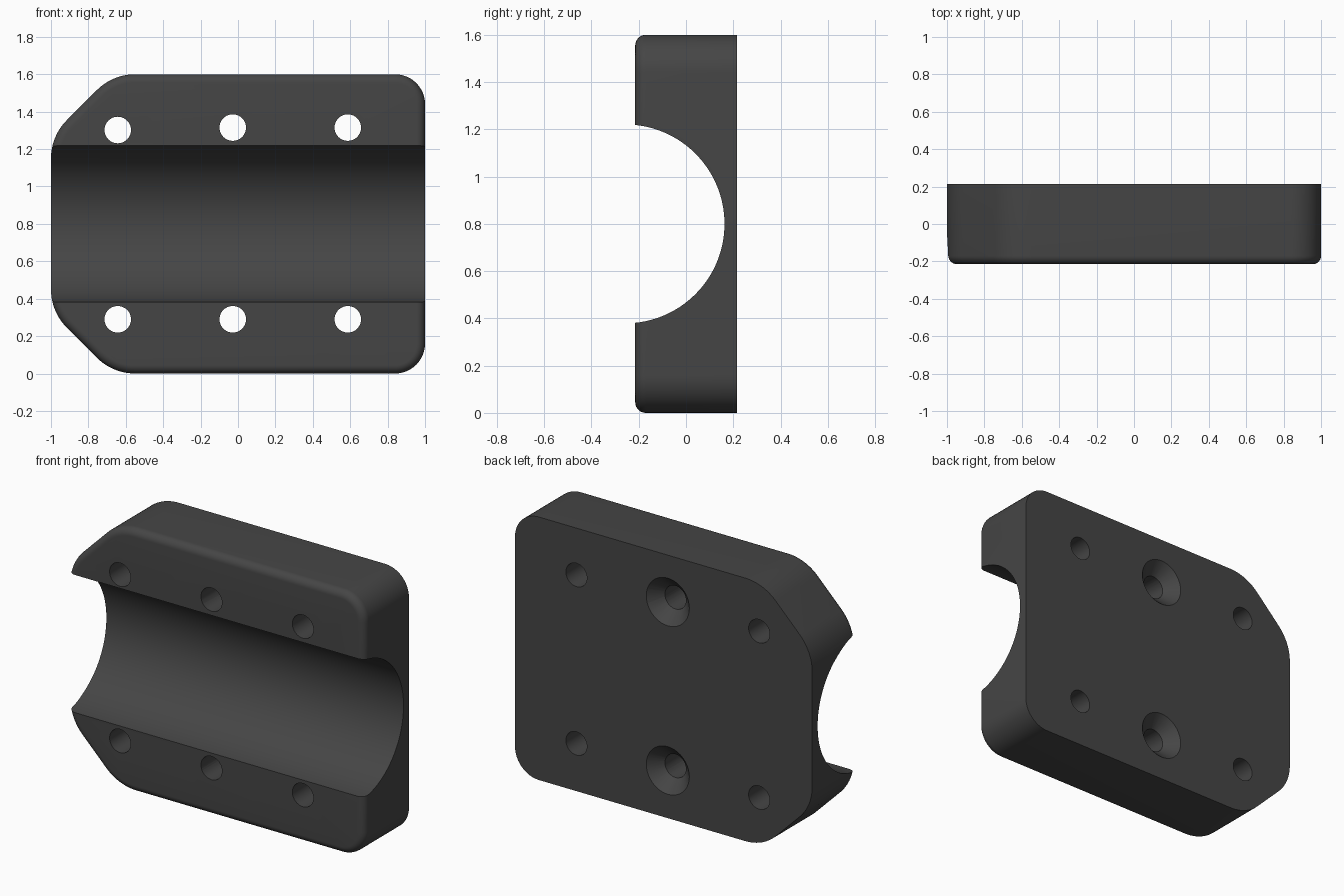
import bpy, bmesh, math
from mathutils import Matrix, Vector

if "Cube" in bpy.data.objects:
    bpy.data.objects.remove(bpy.data.objects["Cube"])

FRONT, BACK = -0.215, 0.215
FILLET = 0.045
MID_Z = 0.8

grey = bpy.data.materials.new("dark grey")
grey.diffuse_color = (0.06, 0.06, 0.06, 1)
grey.use_nodes = True
grey.node_tree.nodes["Principled BSDF"].inputs["Base Color"].default_value = grey.diffuse_color


def finish(name, bm):
    bmesh.ops.recalc_face_normals(bm, faces=bm.faces)
    mesh = bpy.data.meshes.new(name)
    bm.to_mesh(mesh)
    bm.free()
    ob = bpy.data.objects.new(name, mesh)
    bpy.context.collection.objects.link(ob)
    mesh.materials.append(grey)
    return ob


def outline(inset):
    """Rounded plate outline, counter-clockwise from (corner, radius) pairs."""
    corners = [((1, 0), 0.16), ((1, 1.6), 0.16), ((-0.67, 1.6), 0.29),
               ((-1, 1.27), 0.29), ((-1, 0.33), 0.29), ((-0.67, 0), 0.29)]
    pts = []
    for i, (c, r) in enumerate(corners):
        c = Vector(c)
        a = (Vector(corners[i - 1][0]) - c).normalized()
        b = (Vector(corners[(i + 1) % len(corners)][0]) - c).normalized()
        half = a.angle(b) / 2
        centre = c + (a + b).normalized() * (r / math.sin(half))
        start = math.atan2(a.x, -a.y)      # outward normal of the incoming edge
        turn = math.pi - 2 * half
        for k in range(13):
            t = start + turn * k / 12
            pts.append(centre + Vector((math.cos(t), math.sin(t))) * (r - inset))
    return pts


def plate():
    """Plate lofted from the flat back to the filleted front edge."""
    bm = bmesh.new()
    levels = [(BACK, 0)]
    for k in range(9):
        t = math.pi / 2 * k / 8
        levels.append((FRONT + FILLET * (1 - math.sin(t)),
                       FILLET * (1 - math.cos(t))))
    rings = [[bm.verts.new((p.x, y, p.y)) for p in outline(d)] for y, d in levels]
    n = len(rings[0])
    for lo, hi in zip(rings, rings[1:]):
        for i in range(n):
            j = (i + 1) % n
            bm.faces.new((lo[i], lo[j], hi[j], hi[i]))
    bm.faces.new(rings[0])
    bm.faces.new(rings[-1])
    return finish("clamp_block", bm)


def cutter(name, r1, r2, depth, axis, centre, sides):
    """Cylinder or cone along an axis; r2 is at the positive end."""
    bm = bmesh.new()
    turn = (Matrix.Rotation(math.pi / 2, 4, 'Y') if axis == 'X'
            else Matrix.Rotation(-math.pi / 2, 4, 'X'))
    bmesh.ops.create_cone(bm, cap_ends=True, segments=sides, radius1=r1,
                          radius2=r2, depth=depth,
                          matrix=Matrix.Translation(centre) @ turn)
    return finish(name, bm)


block = plate()

# Half-round channel along the length
cutters = [cutter("channel_cutter", 0.421, 0.421, 3, 'X', (0, -0.258, MID_Z), 128)]

# Bolt holes, the middle pair countersunk at the back
for x in (-0.643, -0.028, 0.587):
    for z in (0.29, 1.302 if x < -0.5 else 1.315):
        cutters.append(cutter("hole_cutter", 0.071, 0.071, 1, 'Y', (x, 0, z), 40))
        if abs(x) < 0.1:
            cutters.append(cutter("countersink_cutter", 0.065, 0.155, 0.09, 'Y',
                                  (x, BACK - 0.035, z), 40))

for c in cutters:
    c.hide_render = True
    mod = block.modifiers.new(c.name, 'BOOLEAN')
    mod.operation = 'DIFFERENCE'
    mod.solver = 'EXACT'
    mod.object = c

# Bake the cuts and drop the cutters
bpy.context.view_layer.update()
evaluated = block.evaluated_get(bpy.context.evaluated_depsgraph_get())
cut_mesh = bpy.data.meshes.new_from_object(evaluated)
block.modifiers.clear()
block.data = cut_mesh
for c in cutters:
    bpy.data.objects.remove(c)

bpy.ops.object.select_all(action='DESELECT')
bpy.context.view_layer.objects.active = block
block.select_set(True)
bpy.ops.object.shade_smooth_by_angle(angle=math.radians(30))
